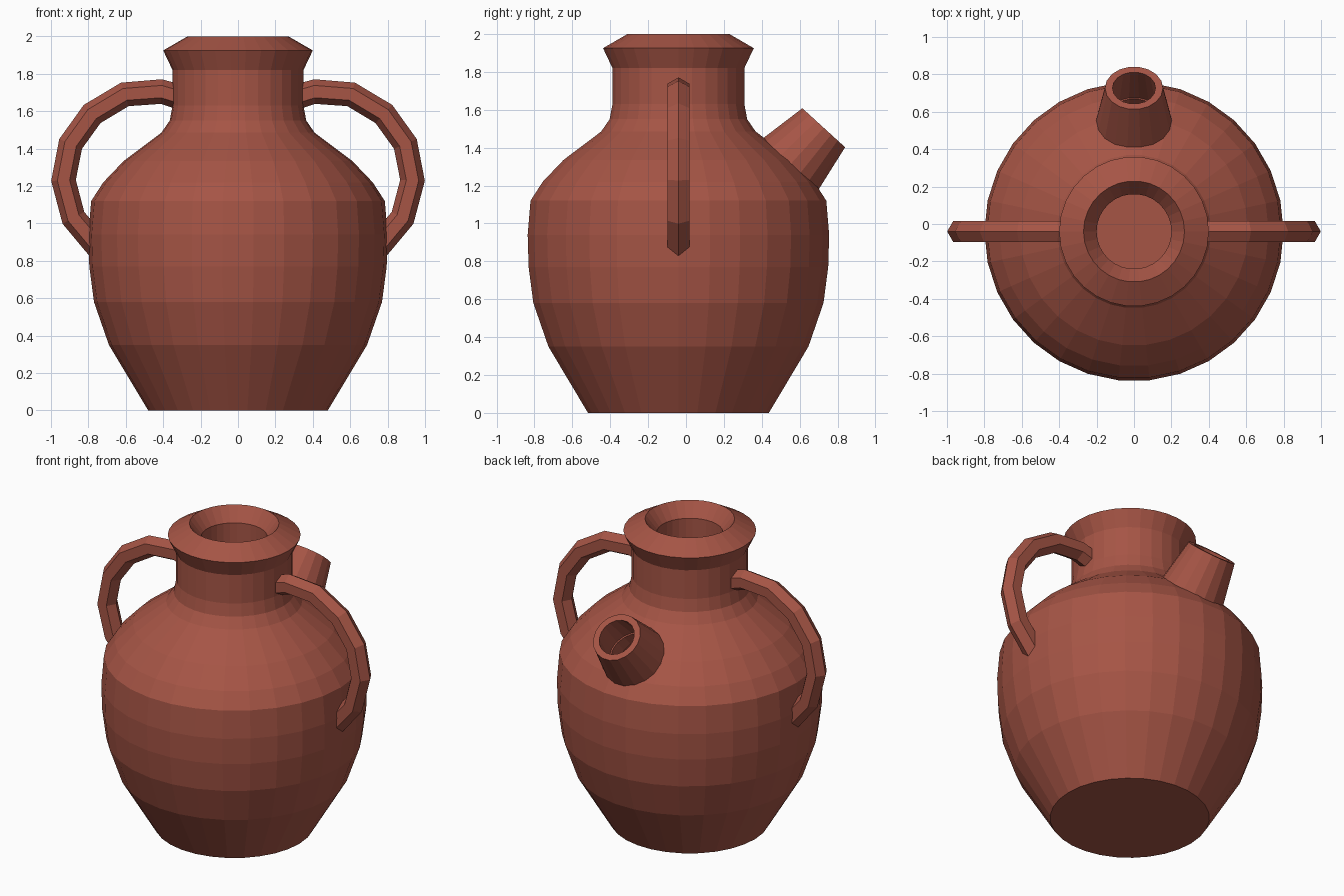
import bpy, bmesh, math
from mathutils import Vector, Matrix

if "Cube" in bpy.data.objects:
    bpy.data.objects.remove(bpy.data.objects["Cube"])

CY = -0.04  # axis of the body

clay = bpy.data.materials.new("terracotta")
clay.diffuse_color = (0.38, 0.09, 0.06, 1)
clay.use_nodes = True
clay.node_tree.nodes["Principled BSDF"].inputs["Base Color"].default_value = clay.diffuse_color


def make_object(name, bm):
    bmesh.ops.recalc_face_normals(bm, faces=bm.faces[:])
    me = bpy.data.meshes.new(name)
    bm.to_mesh(me)
    bm.free()
    me.materials.append(clay)
    ob = bpy.data.objects.new(name, me)
    bpy.context.collection.objects.link(ob)
    return ob


def lathe(name, profile, sides, closed=False, matrix=Matrix()):
    """Turn (radius, height) pairs about z; cap the ends, or close the profile."""
    bm = bmesh.new()
    rings = [[bm.verts.new((r * math.cos(2 * math.pi * i / sides),
                            r * math.sin(2 * math.pi * i / sides), z))
              for i in range(sides)] for r, z in profile]
    pairs = list(zip(rings, rings[1:]))
    if closed:
        pairs.append((rings[-1], rings[0]))
    else:
        bm.faces.new(rings[0])
        bm.faces.new(rings[-1])
    for a, b in pairs:
        for i in range(sides):
            j = (i + 1) % sides
            bm.faces.new((a[i], a[j], b[j], b[i]))
    bm.transform(matrix)
    return make_object(name, bm)


# Body: outer wall, lip, then the hollow inside
body = lathe("jug_body", [
    (0.48, 0), (0.69, 0.35), (0.77, 0.58), (0.795, 0.77), (0.80, 0.94),
    (0.785, 1.12), (0.72, 1.22), (0.61, 1.335), (0.41, 1.485), (0.365, 1.55),
    (0.35, 1.63), (0.35, 1.82), (0.40, 1.925), (0.27, 2.0),
    (0.20, 1.91), (0.20, 1.50), (0.45, 1.33), (0.62, 1.12), (0.65, 0.85),
    (0.57, 0.40), (0.38, 0.08)], 30, matrix=Matrix.Translation((0, CY, 0)))

# Spout: tapered tube tilted to the back
axis = Vector((0, 0.675, 0.74))
aim = (Matrix.Translation((0, 0.727, 1.505))
       @ axis.to_track_quat('Z', 'Y').to_matrix().to_4x4())
lathe("spout", [(0.212, -0.31), (0.155, 0), (0.115, 0), (0.165, -0.31)],
      18, closed=True, matrix=aim)

# Opening through the shoulder under the spout
cutter = lathe("spout_cutter", [(0.17, -0.48), (0.115, 0.02)], 18, matrix=aim)
cutter.hide_render = True
cutter.hide_viewport = True
cut = body.modifiers.new("spout_opening", 'BOOLEAN')
cut.operation = 'DIFFERENCE'
cut.solver = 'EXACT'
cut.object = cutter

# Handles: hexagonal section swept along an arc, one on each side
PATH = [Vector((x, 0, z)) for x, z in [
    (0.31, 1.675), (0.41, 1.705), (0.605, 1.69), (0.78, 1.585), (0.895, 1.425),
    (0.933, 1.23), (0.88, 1.03), (0.72, 0.84)]]


def handle(name, side):
    bm = bmesh.new()
    rings = []
    for i, p in enumerate(PATH):
        t = (PATH[min(i + 1, len(PATH) - 1)] - PATH[max(i - 1, 0)]).normalized()
        out = Vector((-t.z, 0, t.x))
        ring = []
        for k in range(6):
            a = math.pi * k / 3
            v = p + 0.066 * (math.cos(a) * out + math.sin(a) * Vector((0, 1, 0)))
            ring.append(bm.verts.new((side * v.x, v.y + CY, v.z)))
        rings.append(ring)
    for a, b in zip(rings, rings[1:]):
        for k in range(6):
            j = (k + 1) % 6
            bm.faces.new((a[k], a[j], b[j], b[k]))
    bm.faces.new(rings[0])
    bm.faces.new(rings[-1])
    make_object(name, bm)


handle("handle_right", 1)
handle("handle_left", -1)
